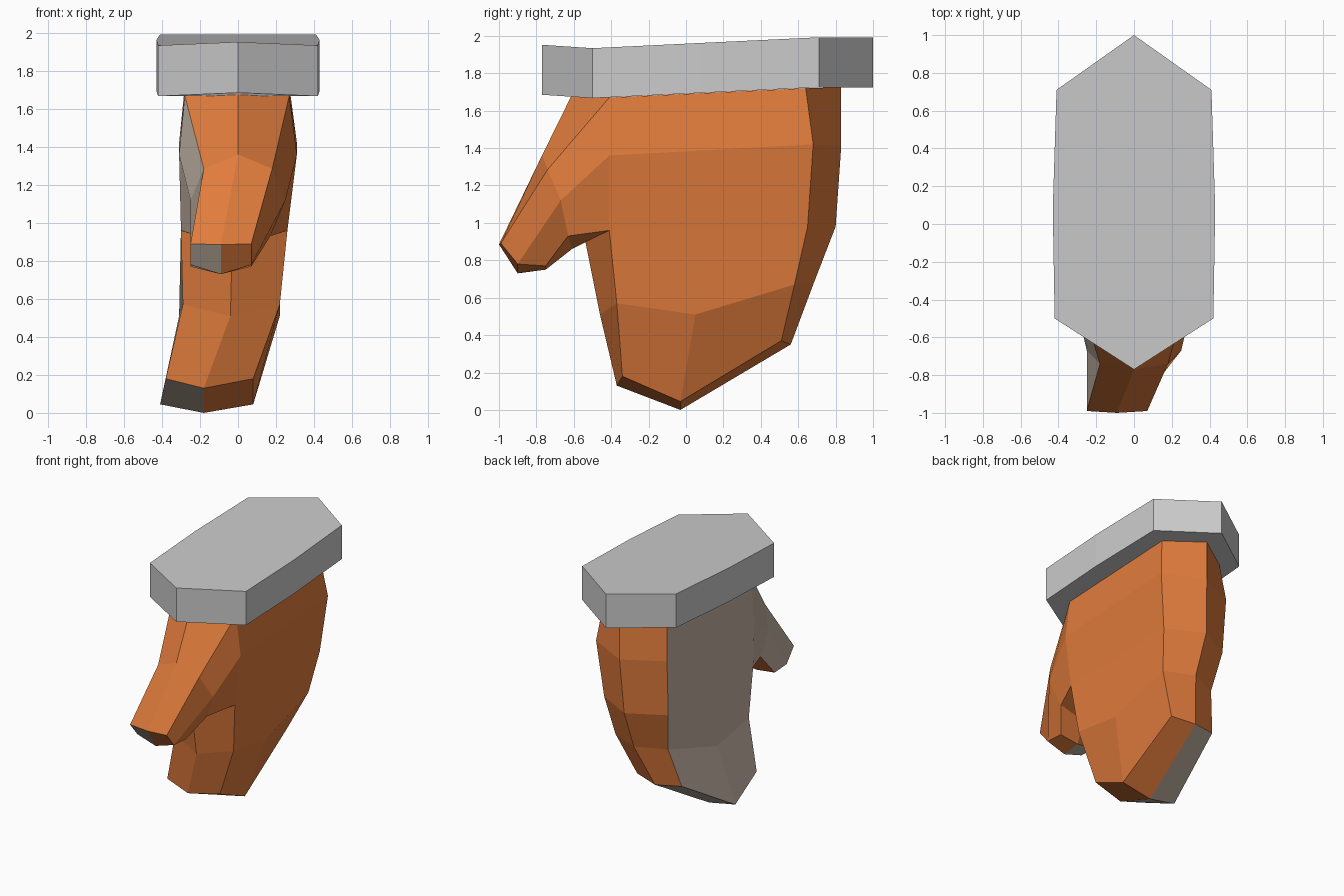
import bpy, bmesh

if "Cube" in bpy.data.objects:
    bpy.data.objects.remove(bpy.data.objects["Cube"])


def material(name, rgb):
    m = bpy.data.materials.new(name)
    m.diffuse_color = (*rgb, 1)
    m.use_nodes = True
    m.node_tree.nodes["Principled BSDF"].inputs["Base Color"].default_value = m.diffuse_color
    return m


def finish(name, bm, mats=()):
    bmesh.ops.recalc_face_normals(bm, faces=bm.faces)
    me = bpy.data.meshes.new(name)
    bm.to_mesh(me)
    bm.free()
    for m in mats:
        me.materials.append(m)
    ob = bpy.data.objects.new(name, me)
    bpy.context.collection.objects.link(ob)
    return ob


# Cuff: eight-sided band, sloping gently up to the back (x, y, bottom z)
right = [(.41, .71, 1.725), (.43, .08, 1.695), (.42, -.5, 1.667)]
plan = [(0, 1, 1.725)] + right + [(0, -.77, 1.685)]
plan += [(-x, y, z) for x, y, z in reversed(right)]
bm = bmesh.new()
low = [bm.verts.new(p) for p in plan]
top = [bm.verts.new((x, y, z + .267)) for x, y, z in plan]
bm.faces.new(low)
bm.faces.new(top)
for i in range(len(plan)):
    j = (i + 1) % len(plan)
    bm.faces.new((low[i], low[j], top[j], top[i]))
finish("cuff", bm)

# Mitten side outline: y, z, right x, left x
palm = {
    "a0": (-.41, 1.67, .27, -.28), "a1": (-.41, 1.36, .31, -.31),
    "a2": (-.41, .96, .26, -.30), "a3": (-.37, .57, .22, -.29),
    "a4": (-.34, .18, .08, -.38), "a5": (-.03, .045, .08, -.41),
    "a6": (.51, .37, .07, -.32), "a7": (.58, .67, .21, -.25),
    "a8": (.65, .98, .26, -.30), "a9": (.68, 1.42, .31, -.31),
    "a10": (.64, 1.72, .27, -.28), "c": (.05, .51, .22, -.31),
}
# Thumb side points
thumb = {
    "t1": (-.74, 1.285, .18, -.18), "t2": (-.67, 1.12, .25, -.25),
    "t3": (-.63, .93, .17, -.21), "t4": (-.99, .89, .07, -.25),
    "t5": (-.90, .78, .07, -.25), "t6": (-.75, .77, .07, -.25),
}
# Centre ridge running around thumb, fingers and back: x, y, z
ridge = [(0, -.61, 1.685), (0, -.77, 1.36), (-.09, -1, .885), (-.09, -.9, .73),
         (-.09, -.75, .75), (-.03, -.61, .86), (-.03, -.54, .91),
         (-.04, -.46, .51), (-.18, -.37, .13), (-.18, -.03, 0),
         (-.12, .56, .35), (-.02, .68, .67), (-.02, .8, .98),
         (0, .83, 1.41), (0, .83, 1.725)]
rim = "a0 t1 t4 t5 t6 t3 a2 a3 a4 a5 a6 a7 a8 a9 a10".split()
sheet = ["a0 a1 t2 t1", "t1 t2 t5 t4", "t2 t3 t6 t5", "a1 a2 t3 t2",
         "a0 a1 a9 a10", "a1 a2 a8 a9", "a2 a3 c a7 a8", "a3 a4 a5 c", "c a5 a6 a7"]
tips = (2, 3, 8, 9)  # rim segments whose left half has the palm colour

bm = bmesh.new()
mid = [bm.verts.new(p) for p in ridge]
for side in (0, 1):
    v = {k: bm.verts.new((p[2 + side], p[0], p[1]))
         for k, p in {**palm, **thumb}.items()}
    for names in sheet:
        bm.faces.new([v[n] for n in names.split()]).material_index = side
    for i in range(len(rim) - 1):
        f = bm.faces.new((mid[i], mid[i + 1], v[rim[i + 1]], v[rim[i]]))
        f.material_index = 1 if side and i in tips else 0
finish("mitten", bm, (material("orange", (.75, .2, .045)),
                      material("palm_beige", (.55, .45, .37))))
